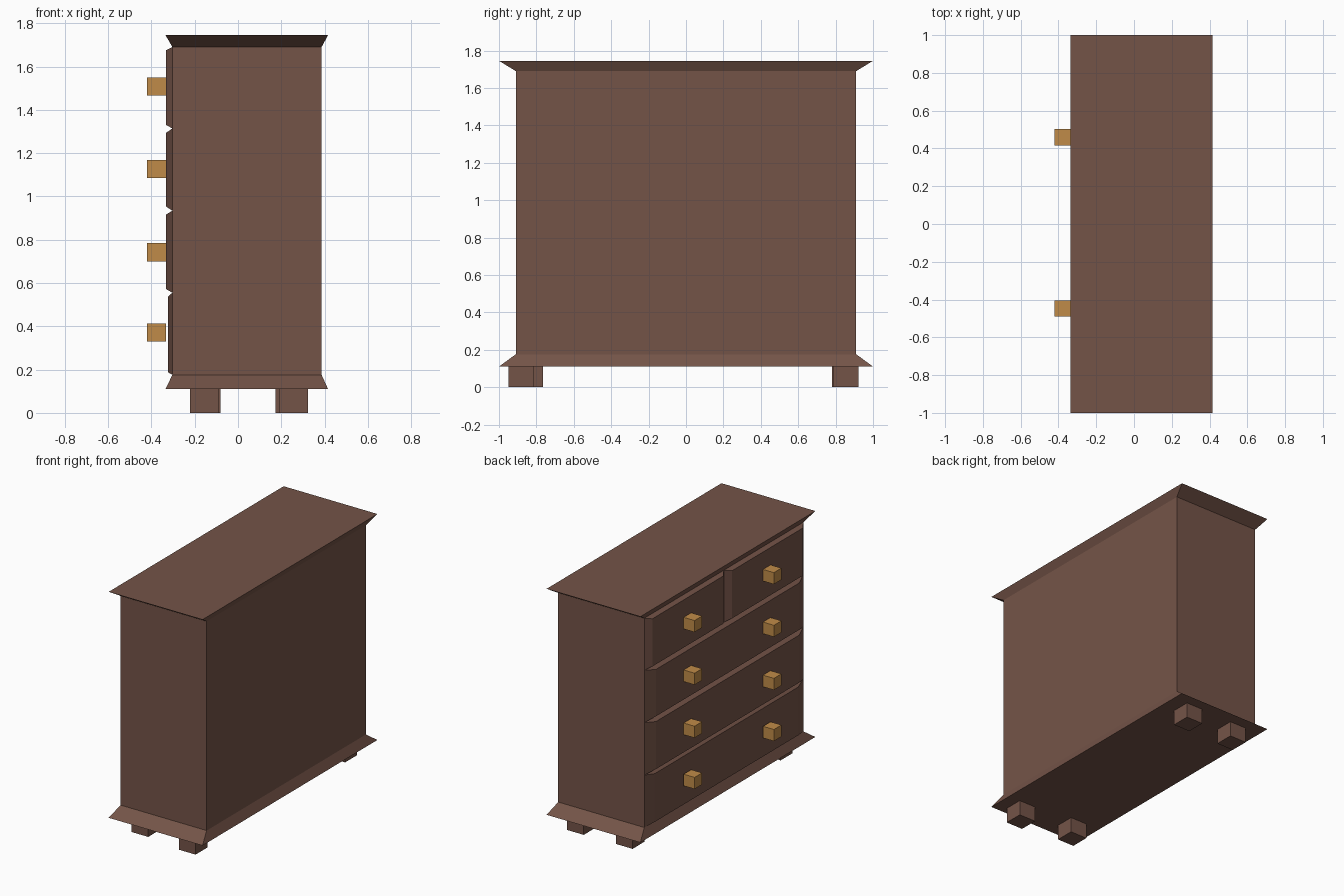
import bpy, bmesh

if "Cube" in bpy.data.objects:
    bpy.data.objects.remove(bpy.data.objects["Cube"])


def material(name, color):
    m = bpy.data.materials.new(name)
    m.diffuse_color = color
    m.use_nodes = True
    m.node_tree.nodes["Principled BSDF"].inputs["Base Color"].default_value = m.diffuse_color
    return m


wood = material("wood", (0.175, 0.088, 0.064, 1))
brass = material("knob_wood", (0.53, 0.26, 0.065, 1))


def loft(name, rings, mat):
    """Join a stack of four-point rings into a closed solid."""
    bm = bmesh.new()
    loops = [[bm.verts.new(p) for p in ring] for ring in rings]
    for a, b in zip(loops, loops[1:]):
        for i in range(4):
            j = (i + 1) % 4
            bm.faces.new((a[i], a[j], b[j], b[i]))
    bm.faces.new(loops[0])
    bm.faces.new(loops[-1])
    bmesh.ops.recalc_face_normals(bm, faces=bm.faces)
    me = bpy.data.meshes.new(name)
    bm.to_mesh(me)
    bm.free()
    me.materials.append(mat)
    ob = bpy.data.objects.new(name, me)
    bpy.context.collection.objects.link(ob)
    return ob


def flat_ring(x0, x1, y0, y1, z):
    return [(x0, y0, z), (x1, y0, z), (x1, y1, z), (x0, y1, z)]


def side_ring(x, y0, y1, z0, z1):
    return [(x, y0, z0), (x, y1, z0), (x, y1, z1), (x, y0, z1)]


def box(name, x0, x1, y0, y1, z0, z1, mat):
    return loft(name, [flat_ring(x0, x1, y0, y1, z0), flat_ring(x0, x1, y0, y1, z1)], mat)


# Cabinet with flared plinth and flared top
BACK, FRONT, HALF = 0.386, -0.303, 0.91
loft("cabinet", [
    flat_ring(-0.335, 0.416, -1, 1, 0.11),
    flat_ring(FRONT, BACK, -HALF, HALF, 0.176),
    flat_ring(FRONT, BACK, -HALF, HALF, 1.69),
    flat_ring(-0.335, 0.416, -1, 1, 1.745),
], wood)


# Drawer fronts with sloped edges, on the -x side
def drawer(name, y0, y1, z0, z1, face_x, inset_y, f0, f1):
    loft(name, [
        side_ring(FRONT, y0, y1, z0, z1),
        side_ring(face_x, y0 + inset_y, y1 - inset_y, f0, f1),
    ], wood)


drawer("top_drawer_a", -HALF, 0, 1.314, 1.69, -0.333, 0.05, 1.33, 1.675)
drawer("top_drawer_b", 0, HALF, 1.314, 1.69, -0.333, 0.05, 1.33, 1.675)
drawer("upper_drawer", -HALF, HALF, 0.934, 1.314, -0.333, 0.09, 0.954, 1.293)
drawer("middle_drawer", -HALF, HALF, 0.555, 0.934, -0.333, 0.09, 0.572, 0.916)
drawer("bottom_drawer", -HALF, HALF, 0.176, 0.555, -0.324, 0.09, 0.188, 0.537)

# Cube knobs, two per row
for row, z in enumerate((0.372, 0.742, 1.126, 1.507)):
    for side, y in (("a", -0.448), ("b", 0.459)):
        box(f"knob_{row + 1}{side}", -0.42, -0.333, y - 0.043, y + 0.043,
            z - 0.042, z + 0.042, brass)

# Four slightly uneven feet
for i, (x, y) in enumerate(((0.257, -0.88), (-0.155, -0.833), (0.24, 0.854), (-0.147, 0.848))):
    box(f"foot_{i + 1}", x - 0.067, x + 0.067, y - 0.068, y + 0.068, 0, 0.11, wood)
